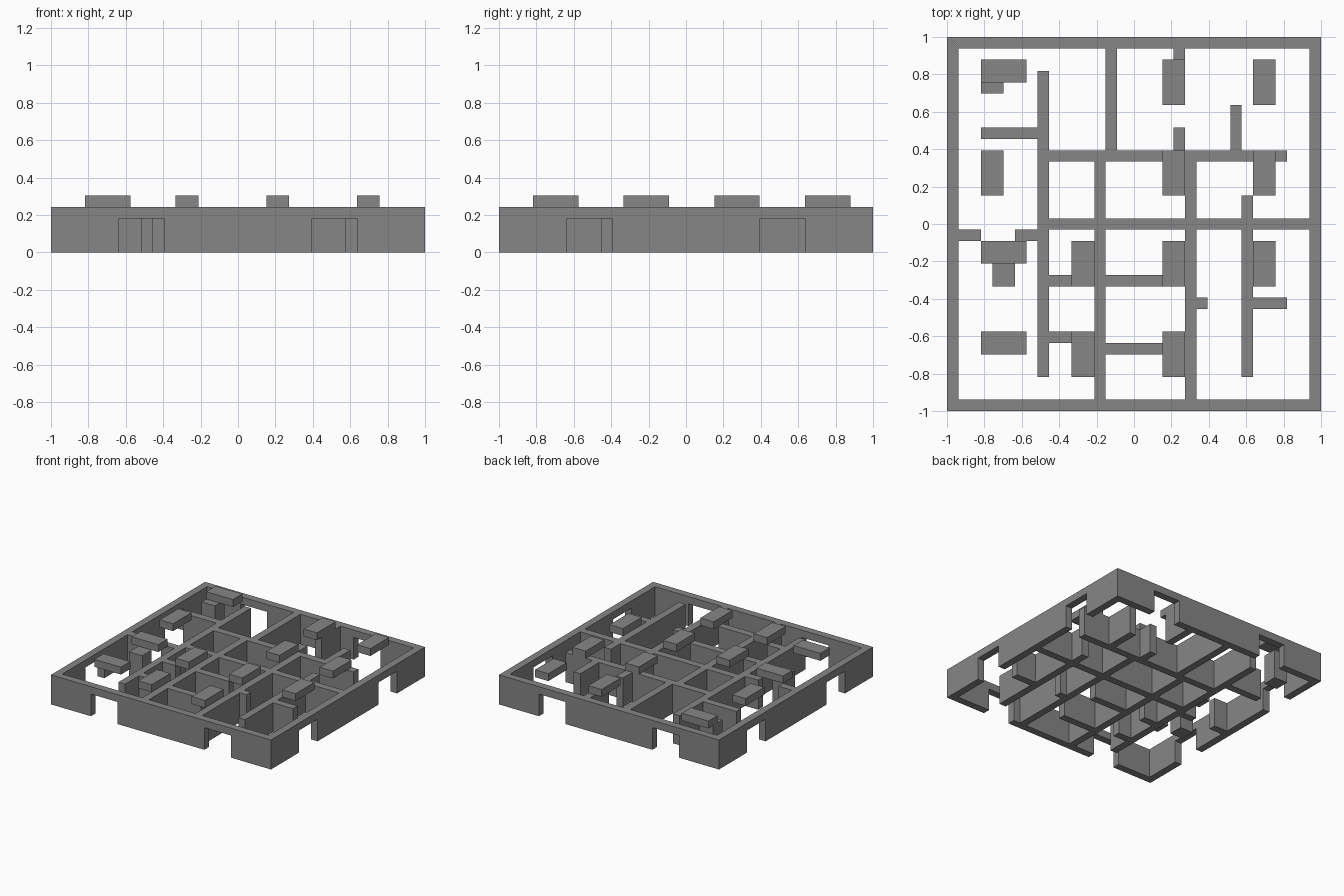
import bpy, bmesh
from mathutils import Matrix, Vector

old = bpy.data.objects.get("Cube")
if old:
    bpy.data.objects.remove(old, do_unlink=True)

SIZE = 33            # plan width in wall thicknesses
U = 2 / SIZE         # one wall thickness
HEIGHT = 4           # wall height
DOOR = 3             # doorway height

grey = bpy.data.materials.new("concrete_grey")
grey.use_nodes = True
grey.diffuse_color = (0.24, 0.24, 0.24, 1)
grey.node_tree.nodes["Principled BSDF"].inputs["Base Color"].default_value = (0.24, 0.24, 0.24, 1)


def make_object(name, bm):
    mesh = bpy.data.meshes.new(name)
    bm.to_mesh(mesh)
    bm.free()
    mesh.materials.append(grey)
    obj = bpy.data.objects.new(name, mesh)
    bpy.context.collection.objects.link(obj)
    return obj


def box(name, x0, x1, y0, y1, z0=0, z1=HEIGHT):
    """Box given by its limits in wall thicknesses from the front corner."""
    bm = bmesh.new()
    bmesh.ops.create_cube(bm, size=1)
    for v in bm.verts:
        v.co = Vector((((x0 + x1) / 2 + v.co.x * (x1 - x0)) * U - 1,
                       ((y0 + y1) / 2 + v.co.y * (y1 - y0)) * U - 1,
                       ((z0 + z1) / 2 + v.co.z * (z1 - z0)) * U))
    return make_object(name, bm)


def outer_wall(name, turn):
    """Mitred outer wall with two doorways: a side profile given thickness."""
    profile = [(0, 0), (6, 0), (6, DOOR), (10, DOOR), (10, 0), (23, 0), (23, DOOR),
               (27, DOOR), (27, 0), (SIZE, 0), (SIZE, HEIGHT), (0, HEIGHT)]
    bm = bmesh.new()
    outside = [bm.verts.new((x * U - 1, -1, z * U)) for x, z in profile]
    inside = [bm.verts.new((min(max(x, 1), SIZE - 1) * U - 1, U - 1, z * U)) for x, z in profile]
    bm.faces.new(outside)
    bm.faces.new(inside[::-1])
    for i in range(1, len(profile)):
        if i != 10:                      # mitred ends stay open
            bm.faces.new((outside[i - 1], inside[i - 1], inside[i], outside[i]))
    bmesh.ops.recalc_face_normals(bm, faces=bm.faces)
    bm.transform(Matrix.Rotation(turn * 1.5707963, 4, "Z"))
    return make_object(name, bm)


# Outer walls
for turn, side in enumerate(("front", "left", "back", "right")):
    outer_wall(side + "_outer_wall", turn)

# Long inner walls: x0, x1, y0, y1
long_walls = {
    "west_corridor_wall": (8, 9, 3, 30),
    "back_hall_wall": (14, 15, 23, 32),
    "centre_wall": (13, 14, 1, 22),
    "east_centre_wall": (21, 22, 1, 22),
    "back_cross_wall": (9, 30, 22, 23),
    "middle_cross_wall": (9, 32, 16, 17),
    "east_room_wall": (26, 27, 3, 19),
    "back_east_wall": (25, 26, 23, 27),
}
for name, limits in long_walls.items():
    box(name, *limits)

# Short partitions that leave open passages
partitions = [
    (20, 21, 23, 25), (20, 21, 28, 32),
    (3, 8, 24, 25),
    (1, 3, 15, 16), (6, 8, 15, 16),
    (9, 11, 11, 12), (14, 19, 11, 12),
    (9, 11, 6, 7), (14, 19, 5, 6),
    (22, 23, 9, 10), (27, 30, 9, 10),
]
for limits in partitions:
    box("partition", *limits)

# Raised slabs, laid out on a regular grid of cells
for column, row in [(0, 0), (0, 1), (0, 2), (0, 3), (1, 0), (1, 1),
                    (2, 0), (2, 1), (2, 2), (2, 3), (3, 1), (3, 2), (3, 3)]:
    x, y = 3 + 8 * column, 3 + 8 * row
    if column == 0 and row != 2:         # slabs turned sideways
        box("raised_slab", x, x + 4, y + 2, y + 4, HEIGHT, HEIGHT + 1)
    else:
        box("raised_slab", x, x + 2, y, y + 4, HEIGHT, HEIGHT + 1)

# Square pillars
box("back_pillar", 3, 5, 28, 30)
box("front_pillar", 4, 6, 11, 13)
